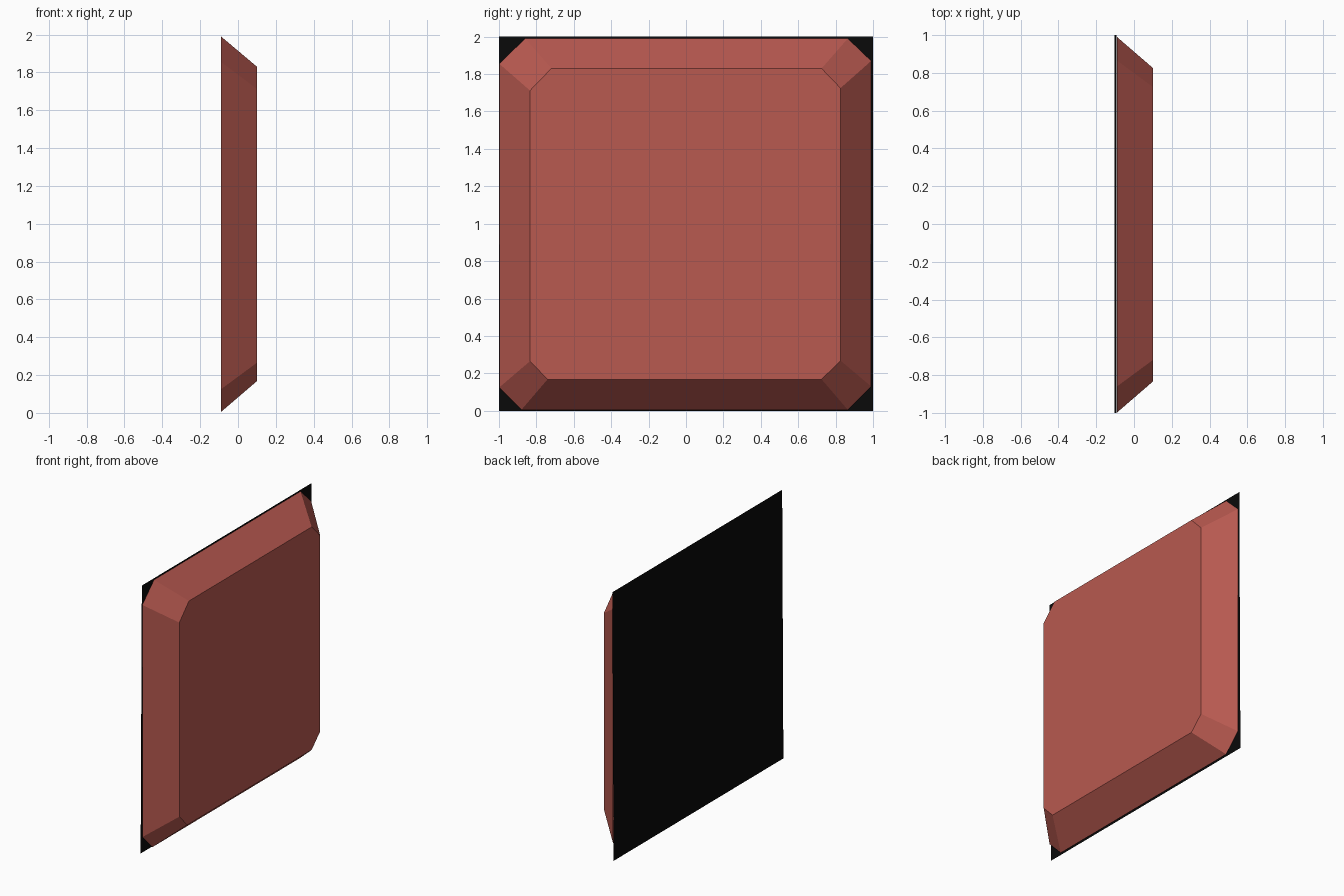
import bpy, bmesh

if "Cube" in bpy.data.objects:
    bpy.data.objects.remove(bpy.data.objects["Cube"])


def material(name, rgb):
    m = bpy.data.materials.new(name)
    m.diffuse_color = (*rgb, 1)
    m.use_nodes = True
    m.node_tree.nodes["Principled BSDF"].inputs["Base Color"].default_value = m.diffuse_color
    return m


def add_object(name, bm, mat):
    me = bpy.data.meshes.new(name)
    bm.to_mesh(me)
    bm.free()
    me.materials.append(mat)
    ob = bpy.data.objects.new(name, me)
    bpy.context.collection.objects.link(ob)


# Brick face: chamfered outlines in (y, z), wide at the wall and narrow in front
outer = [(-0.88, 0.005), (0.865, 0.005), (0.99, 0.13), (0.99, 1.87),
         (0.865, 1.99), (-0.86, 1.99), (-0.998, 1.855), (-0.998, 0.125)]
inner = [(-0.74, 0.168), (0.725, 0.168), (0.826, 0.268), (0.826, 1.725),
         (0.725, 1.83), (-0.72, 1.83), (-0.834, 1.712), (-0.834, 0.265)]
bm = bmesh.new()
back = [bm.verts.new((-0.09, y, z)) for y, z in outer]
front = [bm.verts.new((0.1, y, z)) for y, z in inner]
bm.faces.new(front)
for i in range(8):
    j = (i + 1) % 8
    bm.faces.new((back[i], back[j], front[j], front[i]))
add_object("brick", bm, material("brick_red", (0.48, 0.1, 0.08)))

# Thin dark backing sheet, leaning slightly, facing the wall
bm = bmesh.new()
bm.faces.new([bm.verts.new(p) for p in
              ((-0.103, -1, 0), (-0.103, 1, 0), (-0.093, 1, 2), (-0.093, -1, 2))])
add_object("backing_sheet", bm, material("black", (0.003, 0.003, 0.003)))
